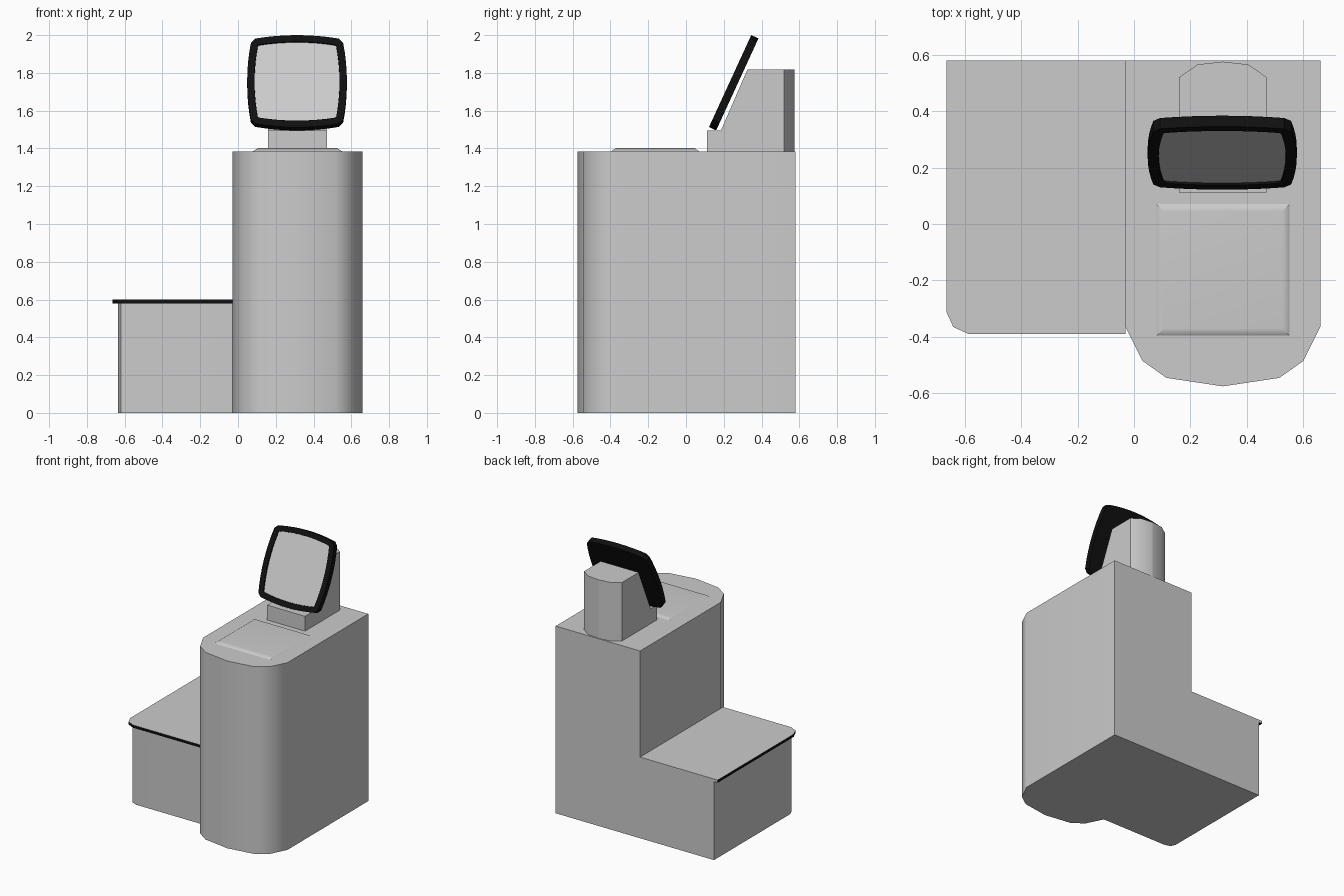
import bpy, bmesh, math
from mathutils import Matrix, Vector

if "Cube" in bpy.data.objects:
    bpy.data.objects.remove(bpy.data.objects["Cube"])


def material(name, value):
    m = bpy.data.materials.new(name)
    m.diffuse_color = (value, value, value, 1)
    m.use_nodes = True
    m.node_tree.nodes["Principled BSDF"].inputs["Base Color"].default_value = m.diffuse_color
    return m


black = material("black_trim", 0.005)
light = material("light_panel", 0.6)


def prism(points, axis, lo, hi):
    """Extrude a 2D outline along x or z."""
    bm = bmesh.new()
    place = (lambda a, b: (lo, a, b)) if axis == 'x' else (lambda a, b: (a, b, lo))
    face = bm.faces.new([bm.verts.new(place(a, b)) for a, b in points])
    new = bmesh.ops.extrude_face_region(bm, geom=[face])["geom"]
    step = Vector((hi - lo, 0, 0)) if axis == 'x' else Vector((0, 0, hi - lo))
    bmesh.ops.translate(bm, vec=step, verts=[v for v in new if isinstance(v, bmesh.types.BMVert)])
    bmesh.ops.recalc_face_normals(bm, faces=bm.faces[:])
    bm.normal_update()
    return bm


def finish(bm, name, materials=()):
    bmesh.ops.recalc_face_normals(bm, faces=bm.faces[:])
    me = bpy.data.meshes.new(name)
    bm.to_mesh(me)
    bm.free()
    for m in materials:
        me.materials.append(m)
    ob = bpy.data.objects.new(name, me)
    bpy.context.collection.objects.link(ob)
    bpy.ops.object.select_all(action='DESELECT')
    ob.select_set(True)
    bpy.context.view_layer.objects.active = ob
    bpy.ops.object.shade_smooth_by_angle(angle=math.radians(35))
    ob.modifiers.new("weighted", 'WEIGHTED_NORMAL').keep_sharp = True
    return ob


# Tall cabinet with a bowed front
CX = 0.315
half = [(0.345, 0.58), (0.345, -0.365), (0.285, -0.485), (0.2, -0.545)]
outline = [(CX + x, y) for x, y in half] + [(CX, -0.575)] + [(CX - x, y) for x, y in reversed(half)]
finish(prism(outline, 'z', 0, 1.385), "cabinet")

# Low bagging bay
finish(prism([(-0.03, 0.58), (-0.635, 0.58), (-0.635, -0.31), (-0.62, -0.345),
              (-0.58, -0.36), (-0.03, -0.36)], 'z', 0, 0.58), "bay_body")

# Bay shelf: grey top and back, black edge
bm = prism([(-0.03, 0.58), (-0.665, 0.58), (-0.665, -0.31), (-0.64, -0.365),
            (-0.585, -0.39), (-0.03, -0.39)], 'z', 0.58, 0.6)
for f in bm.faces:
    f.material_index = 0 if f.normal.z > 0.5 or f.normal.y > 0.5 else 1
finish(bm, "bay_shelf", (None, black))

# Scanner plate with sloped edges
bm = prism([(0.08, -0.395), (0.55, -0.395), (0.55, 0.07), (0.08, 0.07)], 'z', 1.385, 1.402)
for v in bm.verts:
    if v.co.z > 1.39:
        v.co.x += math.copysign(0.025, CX - v.co.x)
        v.co.y += math.copysign(0.025, -0.16 - v.co.y)
finish(bm, "scanner_plate", (light,))

# Screen pedestal: side profile, with its back corners sliced into a bow
bm = prism([(0.112, 1.385), (0.112, 1.495), (0.185, 1.495), (0.325, 1.818),
            (0.575, 1.818), (0.575, 1.385)], 'x', CX - 0.155, CX + 0.155)
for side in (1, -1):
    for (x1, y1), (x2, y2) in (((0.155, 0.52), (0.09, 0.565)), ((0.09, 0.565), (0, 0.575))):
        bmesh.ops.bisect_plane(bm, geom=bm.verts[:] + bm.edges[:] + bm.faces[:],
                               plane_co=(CX + side * x1, y1, 0),
                               plane_no=(side * (y2 - y1), x1 - x2, 0), clear_outer=True)
        bmesh.ops.holes_fill(bm, edges=[e for e in bm.edges if e.is_boundary])
finish(bm, "screen_pedestal")

# Tilted screen: bulged outline, black bezel, recessed light display
HW, HH, BULGE, CUT, N = 0.264, 0.268, 0.02, 0.034, 8
outline = []
for k in range(4):
    along, out = (HW, HH) if k % 2 == 0 else (HH, HW)
    for i in range(N + 1):
        t = 1 - 2 * i / N
        a, b = t * (along - CUT - BULGE / 2), out - BULGE * t * t
        outline.append([(a, b), (-b, a), (-a, -b), (b, -a)][k])
bm = prism(outline, 'z', -0.042, 0)
front = max(bm.faces, key=lambda f: f.calc_center_median().z)
bmesh.ops.inset_region(bm, faces=[front], thickness=0.038, use_even_offset=True)
rim = bmesh.ops.inset_region(bm, faces=[front], thickness=0.001, depth=-0.008, use_even_offset=True)
front.material_index = 1
tilt = Matrix.Rotation(math.radians(90 - 24.7), 4, 'X')
bm.transform(Matrix.Translation((0.3125, 0.2335, 1.7565)) @ tilt)
finish(bm, "screen", (black, light))
